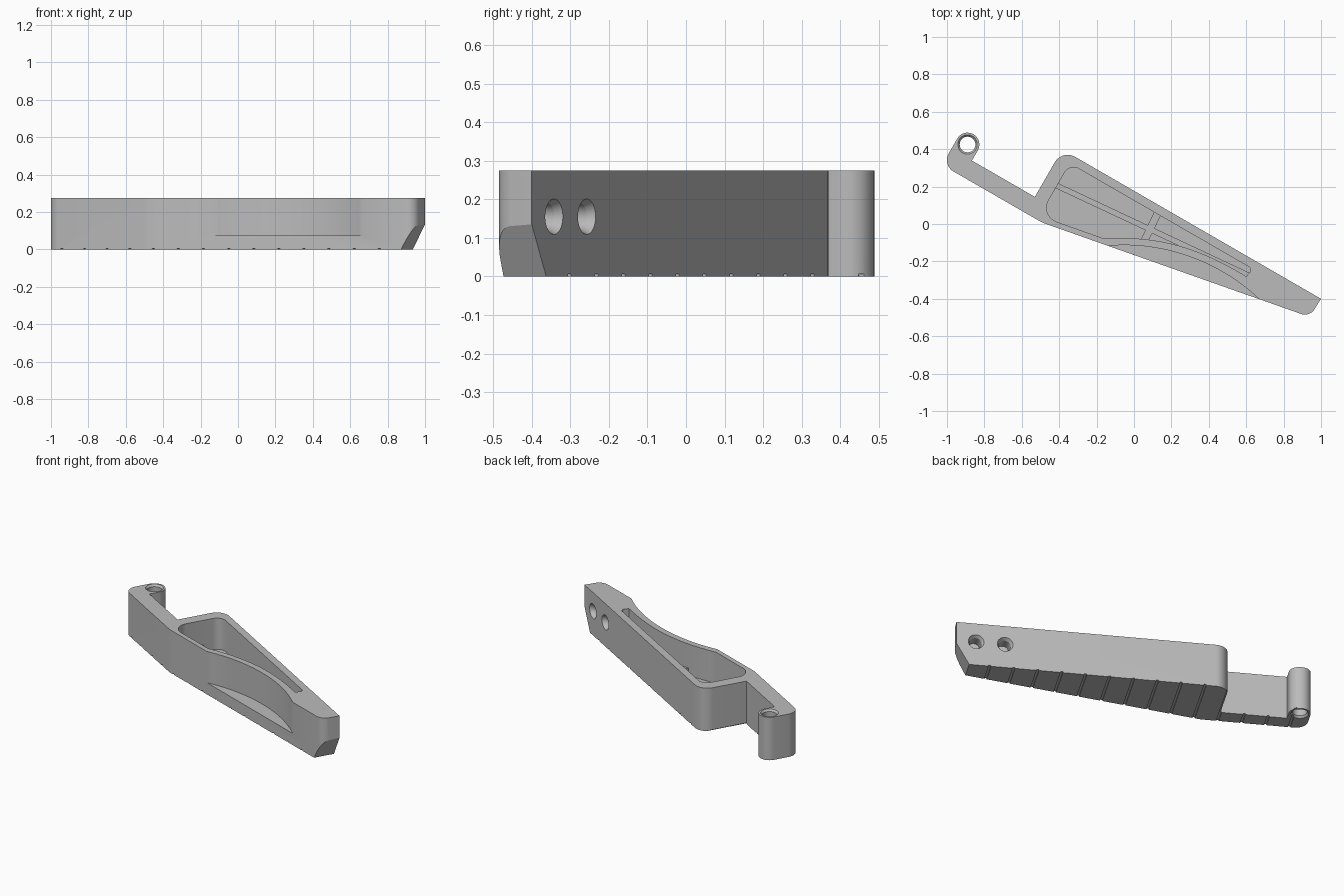
import bpy, bmesh, math
from mathutils import Vector, Matrix

cube = bpy.data.objects.get("Cube")
if cube:
    bpy.data.objects.remove(cube, do_unlink=True)

HEIGHT = 0.275
FLOOR = 0.075
TILT = Matrix.Rotation(math.radians(-30), 4, 'Z')   # long axis of the part
AXIS = TILT @ Vector((1, 0, 0))
BACK = TILT @ Vector((0, 1, 0))

grey = bpy.data.materials.new("plain grey")
grey.use_nodes = True
grey.diffuse_color = (0.5, 0.5, 0.5, 1)
grey.node_tree.nodes["Principled BSDF"].inputs["Base Color"].default_value = (0.5, 0.5, 0.5, 1)


def rounded(corners, steps=10):
    """Closed outline from (x, y, fillet radius) corners."""
    out = []
    for i, (x, y, r) in enumerate(corners):
        p = Vector((x, y))
        if r == 0:
            out.append(p)
            continue
        a = (Vector(corners[i - 1][:2]) - p).normalized()
        b = (Vector(corners[(i + 1) % len(corners)][:2]) - p).normalized()
        half = a.angle(b) / 2
        centre = p + (a + b).normalized() * r / math.sin(half)
        reach = r / math.tan(half)
        start, end = p + a * reach - centre, p + b * reach - centre
        a0 = math.atan2(start.y, start.x)
        sweep = math.atan2(start.x * end.y - start.y * end.x, start.dot(end))
        for k in range(steps + 1):
            t = a0 + sweep * k / steps
            out.append(centre + Vector((math.cos(t), math.sin(t))) * r)
    return out


def bezier(p0, p1, p2, p3, n=24):
    pts = [Vector(p) for p in (p0, p1, p2, p3)]
    weights = lambda t: ((1 - t) ** 3, 3 * t * (1 - t) ** 2, 3 * t * t * (1 - t), t ** 3)
    return [sum((w * p for w, p in zip(weights(k / n), pts)), Vector((0, 0)))
            for k in range(n + 1)]


def finish(name, bm, matrix=None):
    bmesh.ops.recalc_face_normals(bm, faces=bm.faces)
    if matrix:
        bm.transform(matrix)
    mesh = bpy.data.meshes.new(name)
    bm.to_mesh(mesh)
    bm.free()
    mesh.materials.append(grey)
    ob = bpy.data.objects.new(name, mesh)
    bpy.context.collection.objects.link(ob)
    return ob


def prism(name, outline, low, high, matrix=None):
    bm = bmesh.new()
    face = bm.faces.new([bm.verts.new((p[0], p[1], low)) for p in outline])
    top = bmesh.ops.extrude_face_region(bm, geom=[face], use_keep_orig=True)["geom"]
    bmesh.ops.translate(bm, vec=(0, 0, high - low),
                        verts=[v for v in top if isinstance(v, bmesh.types.BMVert)])
    return finish(name, bm, matrix)


def lathe(name, profile, location, direction):
    """Solid of revolution from (radius, distance) pairs."""
    bm = bmesh.new()
    n = 32
    rings = [[bm.verts.new((r * math.cos(math.tau * k / n), r * math.sin(math.tau * k / n), d))
              for k in range(n)] for r, d in profile]
    for a, b in zip(rings, rings[1:]):
        for k in range(n):
            bm.faces.new((a[k], a[(k + 1) % n], b[(k + 1) % n], b[k]))
    bm.faces.new(rings[0])
    bm.faces.new(rings[-1])
    turn = Vector(direction).to_track_quat('Z', 'Y').to_matrix().to_4x4()
    return finish(name, bm, Matrix.Translation(location) @ turn)


def cut(target, cutter):
    cutter.hide_render = True
    mod = target.modifiers.new("cut", 'BOOLEAN')
    mod.operation = 'DIFFERENCE'
    mod.solver = 'EXACT'
    mod.object = cutter
    bpy.context.view_layer.objects.active = target
    bpy.ops.object.modifier_apply(modifier=mod.name)
    bpy.data.objects.remove(cutter, do_unlink=True)


# Body with hooked arm and rounded eye end
body = prism("body", rounded([
    (-1.026, 0.316, 0.07), (-0.49, 0.007, 0.2), (0.939, -0.497, 0.06), (1.0, -0.4, 0),
    (-0.384, 0.399, 0.08), (-0.53, 0.145, 0), (-0.8665, 0.339, 0),
    (-0.8035, 0.448, 0.0625), (-0.9135, 0.511, 0.0625)]), 0, HEIGHT)

# Scooped front above a low ledge
scoop = bezier((-0.14, -0.117), (0.15, -0.09), (0.46, -0.2), (0.67, -0.403))
cut(body, prism("scoop_cutter", scoop + [Vector((0.6, -0.6)), Vector((-0.2, -0.3))], FLOOR, 0.4))

# Open pocket following the scoop
inner = bezier((-0.16, -0.078), (0.14, -0.06), (0.35, -0.13), (0.6, -0.28))
pocket = rounded([(-0.343, 0.323, 0.055), (-0.505, 0.044, 0.08)]
                 + [(p.x, p.y, 0) for p in inner] + [(0.635, -0.241, 0.02)])
cut(body, prism("pocket_cutter", pocket, FLOOR, 0.4))

# Slanted underside of the tip
slant = Matrix.Translation((1, -0.4, 0)) @ TILT @ Matrix.Rotation(math.pi / 2, 4, 'X')
cut(body, prism("tip_cutter", [(0.005, 0.144), (-0.0861, -0.02), (0.1, -0.02), (0.1, 0.144)],
                -0.1, 0.3, slant))

# Two blind countersunk holes in the back wall
for x in (0.9, 0.753):
    mouth = Vector((x, -0.4 - 0.5774 * (x - 1), 0.155))
    cut(body, lathe("screw_cutter", [(0.052, -0.01), (0.046, 0), (0.035, 0.02), (0.035, 0.085)],
                    mouth, -BACK))

# Through hole in the eye, chamfered at both ends
cut(body, lathe("eye_cutter", [(0.062, -0.01), (0.052, 0), (0.042, 0.012), (0.042, HEIGHT - 0.012),
                               (0.052, HEIGHT), (0.062, HEIGHT + 0.01)], (-0.89, 0.425, 0), (0, 0, 1)))

# Fine grooves across the underside
bm = bmesh.new()
for k in range(14):
    place = Matrix.Translation(AXIS * (-0.95 + 0.14 * k)) @ TILT
    bmesh.ops.create_cube(bm, size=1, matrix=place @ Matrix.Diagonal((0.014, 1.2, 0.012, 1)))
cut(body, finish("groove_cutter", bm))


# Low stiffening ribs on the pocket floor
def rib(name, start, end, width):
    a, b = Vector(start), Vector(end)
    side = (b - a).normalized().orthogonal() * width / 2
    return prism(name, [a + side, a - side, b - side, b + side], FLOOR - 0.01, 0.12)


rib("long_rib", (-0.415, 0.206), (0.61, -0.274), 0.03)
rib("cross_rib", (0.13, 0.065), (0.053, -0.095), 0.04)

# Smooth the rounded walls and keep the edges sharp
body.data.shade_smooth()
body.data.set_sharp_from_angle(angle=math.radians(25))
